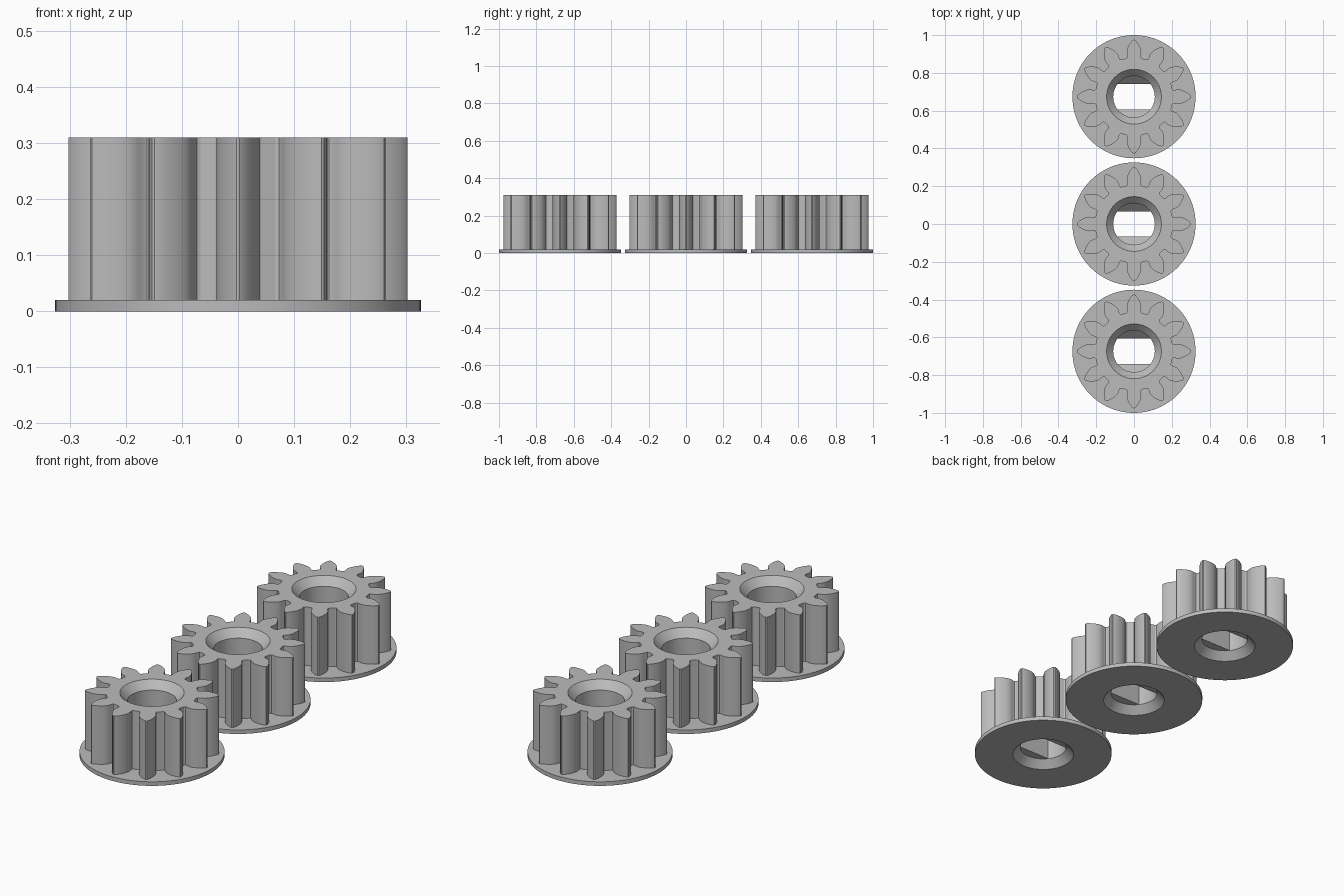
import bpy, bmesh, math
from mathutils import Vector

if "Cube" in bpy.data.objects:
    bpy.data.objects.remove(bpy.data.objects["Cube"])

FLANGE_R, FLANGE_H, HEIGHT = 0.326, 0.02, 0.31
BORE_R, CHAMFER_R, CHAMFER_H, FLAT_Y, LEDGE_Z = 0.11, 0.145, 0.038, 0.067, 0.15
TEETH, SPACING = 12, 0.674

grey = bpy.data.materials.new("grey_plastic")
grey.diffuse_color = (0.5, 0.5, 0.5, 1)
grey.use_nodes = True
grey.node_tree.nodes["Principled BSDF"].inputs["Base Color"].default_value = grey.diffuse_color


def finish(name, bm):
    bmesh.ops.recalc_face_normals(bm, faces=bm.faces)
    mesh = bpy.data.meshes.new(name)
    bm.to_mesh(mesh)
    bm.free()
    mesh.materials.append(grey)
    ob = bpy.data.objects.new(name, mesh)
    bpy.context.collection.objects.link(ob)
    return ob


def stack(rings):
    """Solid joining outlines of (x, y) points, each at its own height."""
    bm = bmesh.new()
    loops = [[bm.verts.new((x, y, z)) for x, y in pts] for pts, z in rings]
    n = len(loops[0])
    for a, b in zip(loops, loops[1:]):
        for i in range(n):
            j = (i + 1) % n
            bm.faces.new((a[i], a[j], b[j], b[i]))
    bm.faces.new(loops[0][::-1])
    bm.faces.new(loops[-1])
    return bm


def circle(r, n=64):
    return [(r * math.cos(math.tau * i / n), r * math.sin(math.tau * i / n)) for i in range(n)]


def clip(bm, co, normal):
    """Slice off everything on the normal side of a plane and close the cut."""
    geom = bm.verts[:] + bm.edges[:] + bm.faces[:]
    cut = bmesh.ops.bisect_plane(bm, geom=geom, plane_co=co, plane_no=Vector(normal), clear_outer=True)
    edges = [e for e in cut["geom_cut"] if isinstance(e, bmesh.types.BMEdge)]
    bmesh.ops.contextual_create(bm, geom=edges)


def gear_outline():
    # half tooth: distance from the axis, half width
    half = [(0.203, 0.040), (0.208, 0.0355), (0.216, 0.0350), (0.226, 0.0375), (0.238, 0.0385),
            (0.250, 0.0365), (0.262, 0.0320), (0.275, 0.0255), (0.288, 0.0170), (0.298, 0.0085), (0.302, 0.003)]
    tooth = [(r, -w) for r, w in half] + [(r, w) for r, w in reversed(half)]
    pts = []
    for i in range(TEETH):
        a = math.tau * i / TEETH
        c, s = math.cos(a), math.sin(a)
        pts += [(x * c - y * s, x * s + y * c) for x, y in tooth]
    return pts


def boolean(ob, tool, operation):
    mod = ob.modifiers.new(operation.lower(), 'BOOLEAN')
    mod.operation, mod.object, mod.solver = operation, tool, 'EXACT'


# toothed body and round flange
gear = finish("gear_front", stack([(gear_outline(), FLANGE_H / 2), (gear_outline(), HEIGHT)]))
flange = finish("flange", stack([(circle(FLANGE_R, 96), 0), (circle(FLANGE_R, 96), FLANGE_H)]))

# upper round bore, ending in two sloped ledges
bm = stack([(circle(BORE_R), LEDGE_Z - 0.02), (circle(BORE_R), HEIGHT + 0.02)])
for side in (1, -1):
    clip(bm, (0, side * FLAT_Y, LEDGE_Z), (0, side, -1))
upper_bore = finish("upper_bore_cutter", bm)

# lower bore with two flats
bm = stack([(circle(BORE_R), 0.01), (circle(BORE_R), LEDGE_Z + 0.03)])
for side in (1, -1):
    clip(bm, (0, side * FLAT_Y, 0), (0, side, 0))
lower_bore = finish("lower_bore_cutter", bm)

# chamfers at both mouths of the bore
out = CHAMFER_R + 0.01
ext = 0.01 * CHAMFER_H / (CHAMFER_R - BORE_R)
top_chamfer = finish("top_chamfer_cutter", stack([(circle(BORE_R), HEIGHT - CHAMFER_H), (circle(out), HEIGHT + ext)]))
low_chamfer = finish("bottom_chamfer_cutter", stack([(circle(out), -ext), (circle(BORE_R), CHAMFER_H)]))

tools = [flange, upper_bore, lower_bore, top_chamfer, low_chamfer]
for tool in tools:
    boolean(gear, tool, 'UNION' if tool is flange else 'DIFFERENCE')

# bake the cuts, then drop the helpers
bpy.context.view_layer.update()
baked = bpy.data.meshes.new_from_object(gear.evaluated_get(bpy.context.evaluated_depsgraph_get()))
gear.modifiers.clear()
gear.data = baked
for tool in tools:
    bpy.data.objects.remove(tool)

bpy.context.view_layer.objects.active = gear
gear.select_set(True)
bpy.ops.object.shade_smooth_by_angle(angle=math.radians(30))

# three equal gears in a row
gear.location.y = -SPACING
for name, y in (("gear_middle", 0), ("gear_back", SPACING)):
    copy = bpy.data.objects.new(name, gear.data)
    copy.location.y = y
    bpy.context.collection.objects.link(copy)
